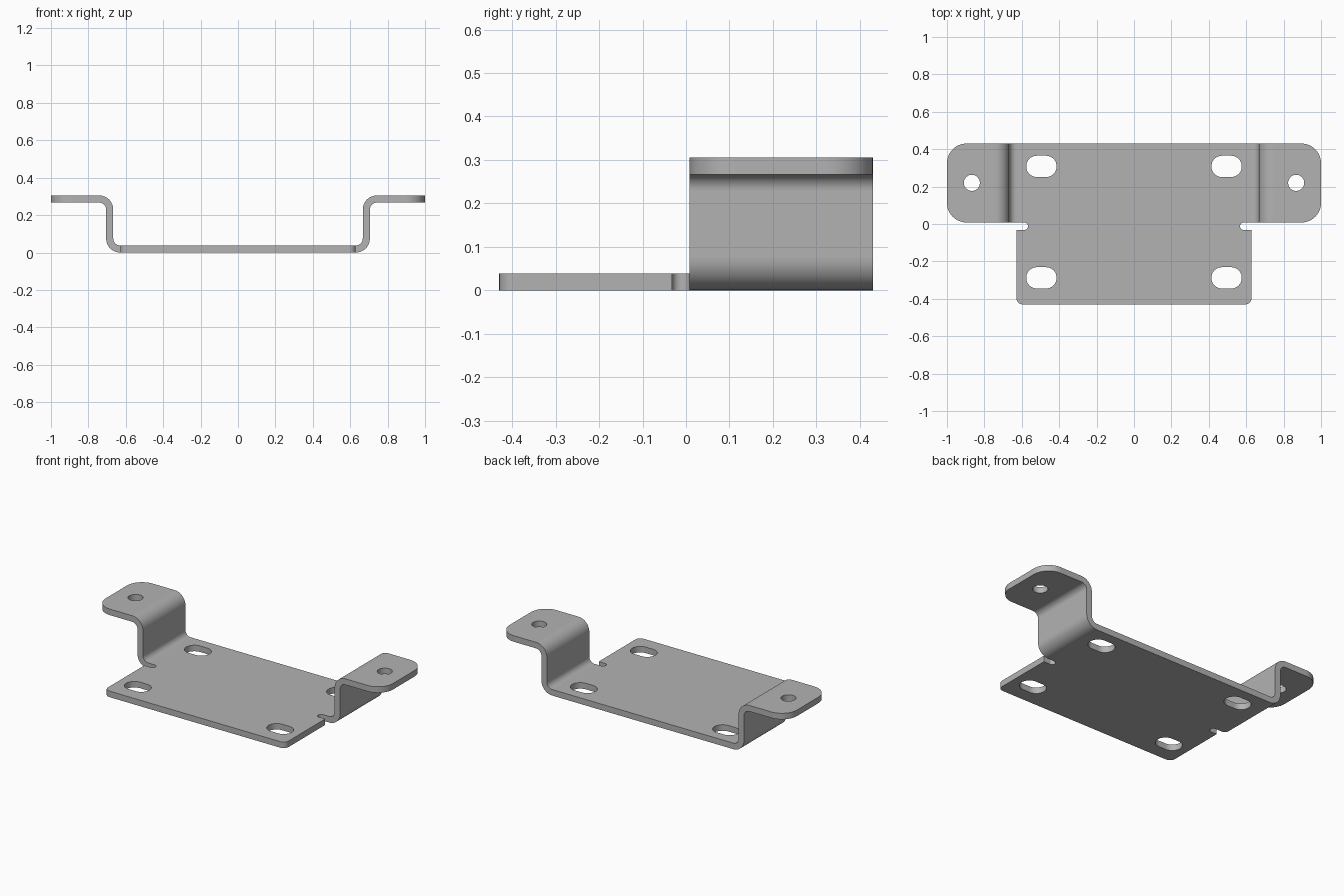
import bpy, bmesh
from math import pi, cos, sin, tan, radians
from mathutils import Vector

cube = bpy.data.objects.get("Cube")
if cube:
    bpy.data.objects.remove(cube)

THICK = 0.038
HEIGHT = 0.305
BEND_X = 0.63            # where the lower bend starts
INNER_R = 0.037
OUTER_R = INNER_R + THICK

steel = bpy.data.materials.new("grey steel")
steel.use_nodes = True
steel.diffuse_color = (0.45, 0.45, 0.45, 1)
steel.node_tree.nodes["Principled BSDF"].inputs["Base Color"].default_value = (0.45, 0.45, 0.45, 1)


def rounded(corners, steps=12):
    """Closed outline from (x, y, radius) corners, each filleted."""
    out = []
    for i, (x, y, r) in enumerate(corners):
        p = Vector((x, y))
        if r == 0:
            out.append(p)
            continue
        a = (Vector(corners[i - 1][:2]) - p).normalized()
        b = (Vector(corners[(i + 1) % len(corners)][:2]) - p).normalized()
        half = a.angle(b) / 2
        center = p + (a + b).normalized() * r / sin(half)
        start = p + a * r / tan(half) - center
        end = p + b * r / tan(half) - center
        sweep = start.angle(end)
        for k in range(steps + 1):
            t = sweep * k / steps
            out.append(center + (start * sin(sweep - t) + end * sin(t)) / sin(sweep))
    return out


def prism(name, outline, to_3d, depth):
    """Extrude an outline along a depth vector."""
    bm = bmesh.new()
    face = bm.faces.new([bm.verts.new(to_3d(p)) for p in outline])
    ext = bmesh.ops.extrude_face_region(bm, geom=[face])
    bmesh.ops.translate(bm, vec=depth, verts=[g for g in ext["geom"] if isinstance(g, bmesh.types.BMVert)])
    bmesh.ops.remove_doubles(bm, verts=bm.verts, dist=1e-5)
    bmesh.ops.recalc_face_normals(bm, faces=bm.faces)
    mesh = bpy.data.meshes.new(name)
    bm.to_mesh(mesh)
    bm.free()
    obj = bpy.data.objects.new(name, mesh)
    bpy.context.collection.objects.link(obj)
    return obj


def upright(name, outline):
    return prism(name, outline, lambda p: (p.x, p.y, -0.2), (0, 0, 0.8))


def mirror(corners):
    """Complete a right half, listed bottom to top, across x = 0."""
    return corners + [(-x, y, r) for x, y, r in reversed(corners)]


# Bent sheet: the hat-shaped section swept front to back
wall_out = BEND_X + OUTER_R
wall_in = wall_out - THICK
END = 1.2
lower = [(wall_out, 0, OUTER_R), (wall_out, HEIGHT - THICK, INNER_R), (END, HEIGHT - THICK, 0)]
upper = [(END, HEIGHT, 0), (wall_in, HEIGHT, OUTER_R), (wall_in, THICK, INNER_R)]
bracket = prism("bracket", rounded(mirror(lower + upper)), lambda p: (p.x, -0.6, p.y), (0, 1.2, 0))
bracket.data.materials.append(steel)

# Plan outline: front plate, relief notches and rounded side ears
EDGE = BEND_X - 0.001
plan = mirror([
    (EDGE, -0.43, 0.035), (EDGE, -0.032, 0),
    (0.567, -0.032, 0.019), (0.567, 0.008, 0.019),
    (1, 0.008, 0.105), (1, 0.43, 0.105),
])
cutters = [(upright("plan_cutter", rounded(plan)), "INTERSECT")]

# Four base slots and two ear holes
for side in (-1, 1):
    for y in (-0.288, 0.308):
        x, w, h = side * 0.495, 0.081, 0.057
        slot = [(x - w, y - h, h - .0005), (x + w, y - h, h - .0005),
                (x + w, y + h, h - .0005), (x - w, y + h, h - .0005)]
        cutters.append((upright("slot_cutter", rounded(slot)), "DIFFERENCE"))
    ring = [Vector((side * 0.867 + 0.043 * cos(a * pi / 20), 0.22 + 0.043 * sin(a * pi / 20)))
            for a in range(40)]
    cutters.append((upright("hole_cutter", ring), "DIFFERENCE"))

for cutter, mode in cutters:
    cutter.hide_render = True
    mod = bracket.modifiers.new(cutter.name, "BOOLEAN")
    mod.operation, mod.solver, mod.object = mode, "EXACT", cutter

# Bake the cuts and remove the cutters
bpy.context.view_layer.update()
baked = bpy.data.meshes.new_from_object(bracket.evaluated_get(bpy.context.evaluated_depsgraph_get()))
bracket.modifiers.clear()
bracket.data = baked
bracket.data.materials.clear()
bracket.data.materials.append(steel)
for poly in bracket.data.polygons:
    poly.material_index = 0
for cutter, _ in cutters:
    bpy.data.objects.remove(cutter)

# Smooth bends and rims, crisp flats
bpy.ops.object.select_all(action="DESELECT")
bracket.select_set(True)
bpy.context.view_layer.objects.active = bracket
bpy.ops.object.shade_smooth_by_angle(angle=radians(30))
for poly in bracket.data.polygons:
    if max(abs(c) for c in poly.normal) > 0.9999:
        poly.use_smooth = False
